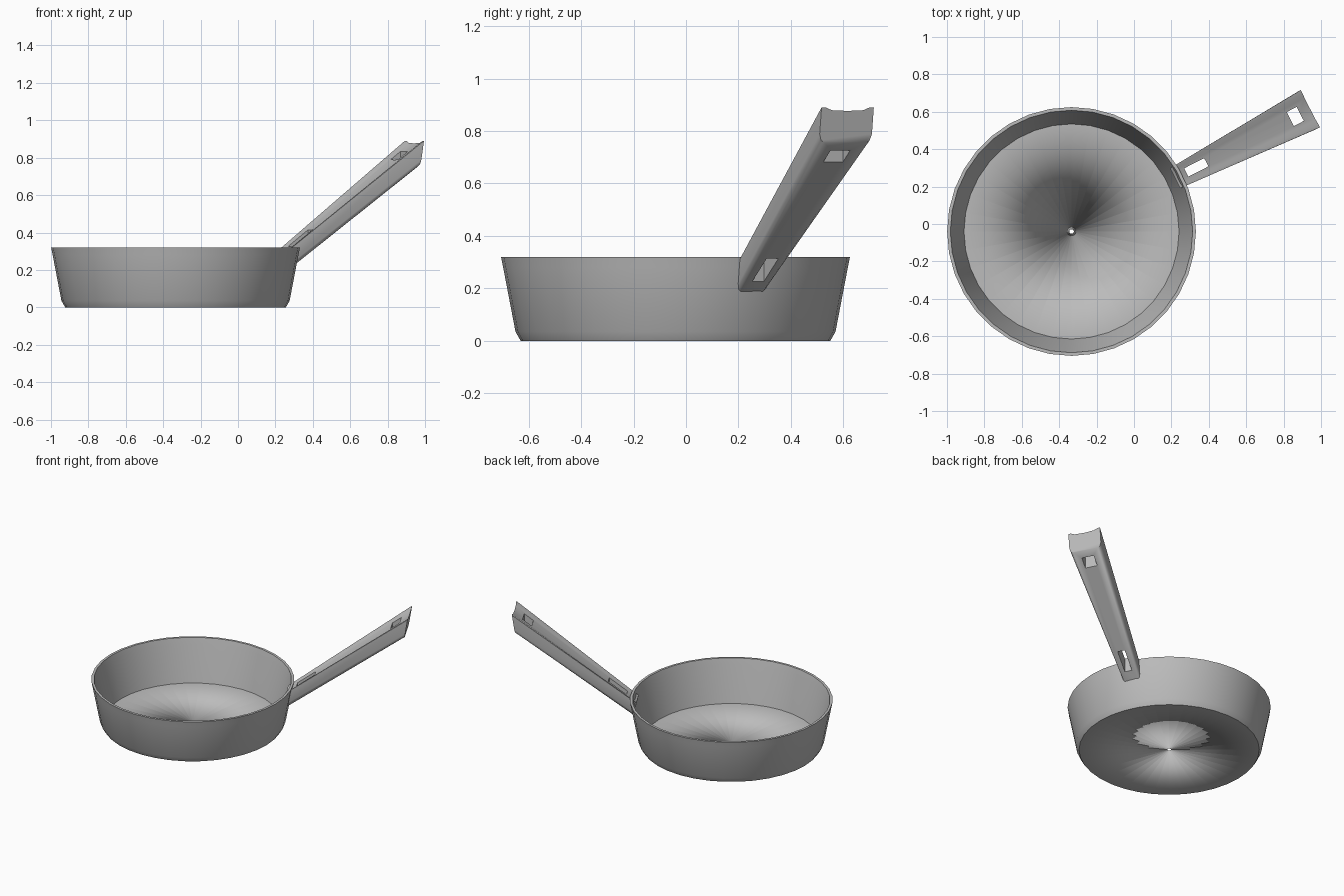
import bpy, bmesh, math
from mathutils import Matrix, Vector

cube = bpy.data.objects.get("Cube")
if cube:
    bpy.data.objects.remove(cube, do_unlink=True)

CENTRE = Vector((-0.334, -0.04, 0))
HANDLE_TURN = math.radians(27.2)
PLACE = Matrix.Translation(CENTRE) @ Matrix.Rotation(HANDLE_TURN, 4, 'Z')
SIDES = 36

metal = bpy.data.materials.new("grey metal")
metal.use_nodes = True
grey = (0.5, 0.5, 0.5, 1)
metal.diffuse_color = grey
metal.node_tree.nodes["Principled BSDF"].inputs["Base Color"].default_value = grey


def finish(bm, name):
    """Turn a bmesh into a smooth grey object."""
    bmesh.ops.recalc_face_normals(bm, faces=bm.faces[:])
    for face in bm.faces:
        face.smooth = True
    mesh = bpy.data.meshes.new(name)
    bm.to_mesh(mesh)
    bm.free()
    mesh.materials.append(metal)
    obj = bpy.data.objects.new(name, mesh)
    bpy.context.collection.objects.link(obj)
    return obj


def join_rings(bm, rings, closed):
    """Bridge neighbouring rings of vertices with quads."""
    pairs = list(zip(rings, rings[1:]))
    if closed:
        pairs.append((rings[-1], rings[0]))
    for a, b in pairs:
        for i in range(len(a)):
            j = (i + 1) % len(a)
            bm.faces.new((a[i], a[j], b[j], b[i]))


# Pan body: closed wall profile turned about its axis, with a pinhole in the floor
profile = [(0.012, 0.001), (0.59, 0.0), (0.61, 0.035), (0.657, 0.28),
           (0.665, 0.32), (0.648, 0.32), (0.637, 0.28), (0.575, 0.024)]
bm = bmesh.new()
rings = []
for r, z in profile:
    angles = [math.tau * i / SIDES for i in range(SIDES)]
    rings.append([bm.verts.new((r * math.cos(a), r * math.sin(a), z)) for a in angles])
join_rings(bm, rings, closed=True)
bmesh.ops.recalc_face_normals(bm, faces=bm.faces[:])
for edge in bm.edges:
    near_hole = max(v.co.xy.length for v in edge.verts) < 0.05
    edge.smooth = near_hole or edge.calc_face_angle(0) < math.radians(40)
bm.transform(Matrix.Translation(CENTRE))
finish(bm, "pan_body")

# Handle: tapered bar with a shallow groove along the top and a rounded underside
half_section = [(0.0, 0.1), (0.6, 0.08), (0.84, 0.0), (1.0, 0.0),
                (1.0, 0.75), (0.93, 0.93), (0.78, 1.0)]
section = half_section + [(-x, d) for x, d in reversed(half_section[1:])]
bm = bmesh.new()
rings = []
# Each end: top radius, bottom radius, top height, bottom height, half width
for r_top, r_low, z_top, z_low, width in [(0.622, 0.632, 0.285, 0.185, 0.06),
                                          (1.436, 1.415, 0.89, 0.755, 0.112)]:
    rings.append([bm.verts.new((r_top + (r_low - r_top) * d, width * x,
                                z_top + (z_low - z_top) * d)) for x, d in section])
join_rings(bm, rings, closed=False)
for ring in rings:
    bm.faces.new(ring)
bm.transform(PLACE)
handle = finish(bm, "handle")


def cut_hole(start, end, half_width):
    """Cut an upright rectangular hole through the handle."""
    bm = bmesh.new()
    bmesh.ops.create_cube(bm, size=1)
    bm.transform(PLACE @ Matrix.Translation(((start + end) / 2, 0, 0.5))
                 @ Matrix.Diagonal((end - start, half_width * 2, 2, 1)))
    cutter = finish(bm, "hole_cutter")
    cutter.hide_render = True
    mod = handle.modifiers.new("hole", 'BOOLEAN')
    mod.operation = 'DIFFERENCE'
    mod.solver = 'EXACT'
    mod.object = cutter
    bpy.context.view_layer.objects.active = handle
    bpy.ops.object.modifier_apply(modifier=mod.name)
    bpy.data.objects.remove(cutter, do_unlink=True)


# Slot by the pan and hanging hole at the tip
cut_hole(0.69, 0.81, 0.025)
cut_hole(1.315, 1.375, 0.042)

bpy.ops.object.select_all(action='DESELECT')
handle.select_set(True)
bpy.context.view_layer.objects.active = handle
bpy.ops.object.shade_smooth_by_angle(angle=math.radians(50))
